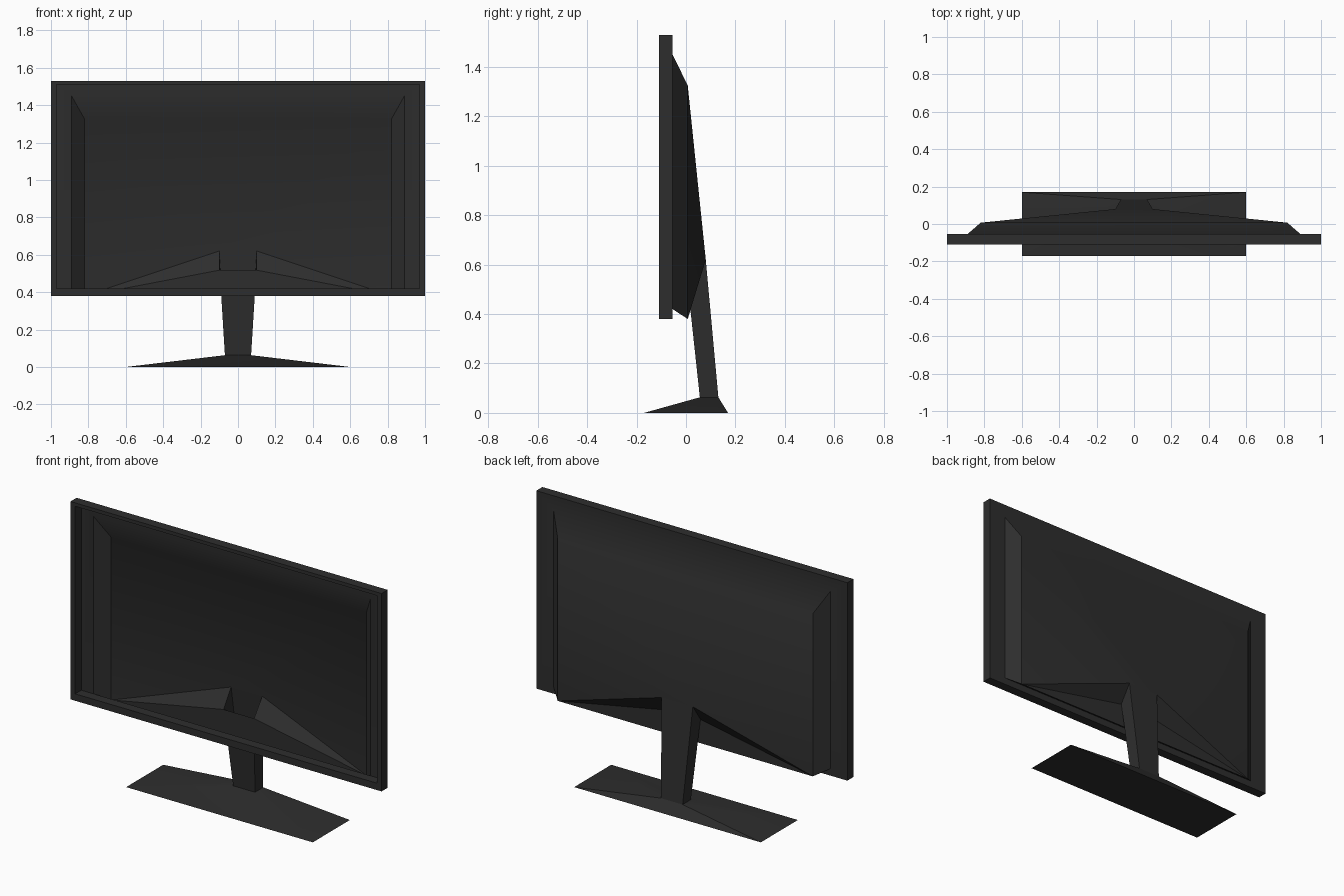
import bpy, bmesh, math
from mathutils import Vector

cube = bpy.data.objects.get("Cube")
if cube:
    bpy.data.objects.remove(cube, do_unlink=True)

# Dark plastic
plastic = bpy.data.materials.new("charcoal_plastic")
plastic.use_nodes = True
colour = (0.027, 0.027, 0.027, 1)
plastic.diffuse_color = colour
shader = plastic.node_tree.nodes["Principled BSDF"]
shader.inputs["Base Color"].default_value = colour
shader.inputs["Roughness"].default_value = 0.6


def flip(p):
    return (-p[0], p[1], p[2])


def both(*pts):
    """A face on the left and its mirror on the right."""
    return [list(pts), [flip(p) for p in pts]]


def span(p, q):
    """A face across the middle between two points and their mirrors."""
    return [[p, q, flip(q), flip(p)]]


def build(name, faces, inside):
    """Weld faces into one part whose normals point away from 'inside'."""
    bm = bmesh.new()
    for pts in faces:
        bm.faces.new([bm.verts.new(p) for p in pts])
    bmesh.ops.remove_doubles(bm, verts=bm.verts, dist=0.0001)
    bmesh.ops.recalc_face_normals(bm, faces=bm.faces)
    bm.normal_update()
    ref = Vector(inside)
    if sum(f.normal.dot(f.calc_center_median() - ref) * f.calc_area() for f in bm.faces) < 0:
        bmesh.ops.reverse_faces(bm, faces=bm.faces)
    mesh = bpy.data.meshes.new(name)
    bm.to_mesh(mesh)
    bm.free()
    mesh.materials.append(plastic)
    obj = bpy.data.objects.new(name, mesh)
    bpy.context.collection.objects.link(obj)
    bpy.ops.object.select_all(action="DESELECT")
    obj.select_set(True)
    bpy.context.view_layer.objects.active = obj
    bpy.ops.object.shade_smooth_by_angle(angle=math.radians(30))
    return obj


# Screen frame: a square-edged ring
front, back = -0.11, -0.054


def loop(x, z0, z1, y):
    return [(-x, y, z0), (x, y, z0), (x, y, z1), (-x, y, z1)]


outer, inner = (1.0, 0.38, 1.53), (0.97, 0.42, 1.51)
loops = [loop(*outer, front), loop(*outer, back), loop(*inner, back), loop(*inner, front)]
ring = []
for i in range(4):
    a, b = loops[i], loops[(i + 1) % 4]
    for j in range(4):
        k = (j + 1) % 4
        ring.append([a[j], a[k], b[k], b[j]])
frame = build("screen_frame", ring, (0, -0.08, 0.95))
frame.data.shade_flat()

# Back housing: flat lip, sloped rim and a back folded towards the neck
lip_low, lip_high = (0.97, back, 0.42), (0.97, back, 1.51)
rim_low, rim_high = (0.89, back, 0.42), (0.89, back, 1.45)
back_low, back_high = (0.82, 0.007, 0.38), (0.82, 0.007, 1.325)
neck_back, neck_front = (0.1, 0.08, 0.62), (0.098, 0.007, 0.518)
housing = (
    both(lip_low, rim_low, rim_high, lip_high)
    + span(lip_high, rim_high)
    + both(rim_low, back_low, back_high, rim_high)
    + span(rim_high, back_high)
    + span(rim_low, back_low)
    + span(back_high, neck_back)
    + both(back_high, back_low, neck_back)
    + both(back_low, neck_front, neck_back)
    + span(back_low, neck_front)
)
build("back_housing", housing, (0, -1, 0.9))

# Neck: a tapering hollow post opening into the housing
foot_back, foot_front = (0.07, 0.131, 0.063), (0.07, 0.056, 0.063)
neck = (
    both(neck_back, neck_front, foot_front, foot_back)
    + span(neck_back, foot_back)
    + span(neck_front, foot_front)
)
build("neck", neck, (0, 0.07, 0.3))

# Base: a wide plate rising to the neck
edge_front, edge_back = (0.6, -0.17, 0), (0.6, 0.17, 0)
base = (
    both(edge_front, edge_back, foot_back, foot_front)
    + span(edge_front, foot_front)
    + span(edge_back, foot_back)
    + span(foot_front, foot_back)
    + span(edge_front, edge_back)
)
build("stand_base", base, (0, 0.05, 0.02))
